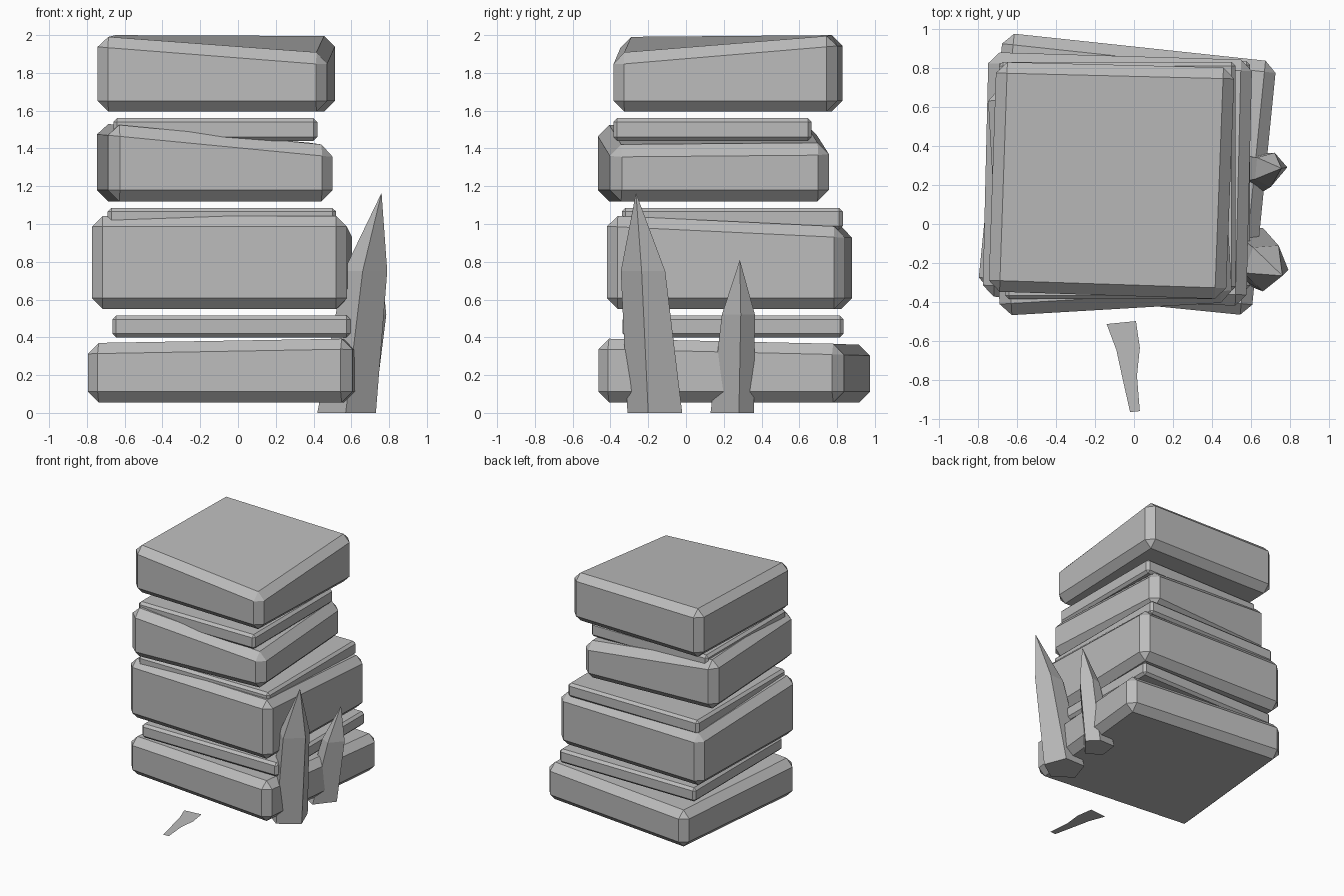
import bpy
import bmesh

cube = bpy.data.objects.get("Cube")
if cube:
    bpy.data.objects.remove(cube, do_unlink=True)

stone = bpy.data.materials.new("stone_grey")
stone.use_nodes = True
GREY = (0.5, 0.5, 0.5, 1)
stone.diffuse_color = GREY
stone.node_tree.nodes["Principled BSDF"].inputs["Base Color"].default_value = GREY


def finish(name, bm, closed=True):
    if closed:
        bmesh.ops.recalc_face_normals(bm, faces=bm.faces)
    mesh = bpy.data.meshes.new(name)
    bm.to_mesh(mesh)
    bm.free()
    mesh.materials.append(stone)
    obj = bpy.data.objects.new(name, mesh)
    bpy.context.collection.objects.link(obj)
    return obj


def loft(bm, rings):
    """Join matching rings of verts with quads."""
    for low, high in zip(rings, rings[1:]):
        n = len(low)
        for i in range(n):
            j = (i + 1) % n
            bm.faces.new((low[i], low[j], high[j], high[i]))


def slab(name, corners, bottom, tops, chamfer):
    """Chamfered block; corners run front right, back right, back left, front left."""
    bm = bmesh.new()
    low = [bm.verts.new((x, y, bottom)) for x, y in corners]
    high = [bm.verts.new((x, y, z)) for (x, y), z in zip(corners, tops)]
    loft(bm, [low, high])
    bm.faces.new(low[::-1])
    bm.faces.new(high)
    bmesh.ops.bevel(bm, geom=bm.edges[:], offset=chamfer, segments=1,
                    affect='EDGES', profile=0.5)
    return finish(name, bm)


def plate(name, x0, x1, y0, y1, bottom, top):
    """Thin level block between the thick ones."""
    corners = [(x1, y0), (x1, y1), (x0, y1), (x0, y0)]
    return slab(name, corners, bottom, [top] * 4, 0.02)


def shard(name, base, shoulder, height, apex):
    """Leaning five-sided spike with a pointed tip."""
    bm = bmesh.new()
    low = [bm.verts.new((x, y, 0)) for x, y in base]
    mid = [bm.verts.new((x, y, height)) for x, y in shoulder]
    tip = bm.verts.new(apex)
    loft(bm, [low, mid])
    bm.faces.new(low[::-1])
    for i in range(len(mid)):
        bm.faces.new((mid[i], mid[(i + 1) % len(mid)], tip))
    return finish(name, bm)


# Thick stones, from the ground up
slab("bottom_stone", [(0.6, -0.47), (0.73, 0.83), (-0.67, 0.98), (-0.8, -0.33)],
     0.055, (0.395, 0.365, 0.36, 0.37), 0.057)
slab("large_stone", [(0.575, -0.42), (0.605, 0.84), (-0.745, 0.88), (-0.775, -0.37)],
     0.55, (1.045, 0.985, 0.985, 1.045), 0.057)
slab("sloped_stone", [(0.505, -0.4), (0.435, 0.76), (-0.75, 0.69), (-0.685, -0.47)],
     1.12, (1.415, 1.425, 1.535, 1.53), 0.06)
slab("top_stone", [(0.47, -0.385), (0.515, 0.8), (-0.705, 0.83), (-0.745, -0.345)],
     1.595, (1.9, 2.0, 2.0, 1.995), 0.057)

# Thin stones in the joints
plate("lower_plate", -0.665, 0.595, -0.335, 0.835, 0.4, 0.515)
plate("middle_plate", -0.69, 0.52, -0.34, 0.83, 0.97, 1.085)
plate("upper_plate", -0.66, 0.42, -0.385, 0.665, 1.44, 1.56)

# Spikes leaning outward on the left side
shard("front_shard",
      [(0.57, -0.31), (0.73, -0.2), (0.66, -0.02), (0.48, -0.02), (0.42, -0.2)],
      [(0.66, -0.345), (0.79, -0.235), (0.74, -0.11), (0.61, -0.12), (0.56, -0.25)],
      0.75, (0.76, -0.265, 1.165))
shard("back_shard",
      [(0.6, 0.13), (0.72, 0.28), (0.64, 0.36), (0.5, 0.36), (0.48, 0.2)],
      [(0.7, 0.19), (0.785, 0.29), (0.72, 0.365), (0.63, 0.34), (0.62, 0.23)],
      0.52, (0.755, 0.285, 0.81))

# Flat curved blade lying on the ground: left edge, rib, right edge per row
rows = [(-0.96, -0.02, 0.01, 0.03), (-0.78, -0.06, -0.01, 0.015),
        (-0.64, -0.09, -0.03, 0.03), (-0.505, -0.14, -0.07, 0.01)]
bm = bmesh.new()
grid = [[bm.verts.new((x, y + 0.1 * (x - mid), 0)) for x in (left, mid, right)]
        for y, left, mid, right in rows]
for a, b in zip(grid, grid[1:]):
    for i in range(2):
        bm.faces.new((a[i], a[i + 1], b[i + 1], b[i]))
finish("ground_blade", bm, closed=False)
